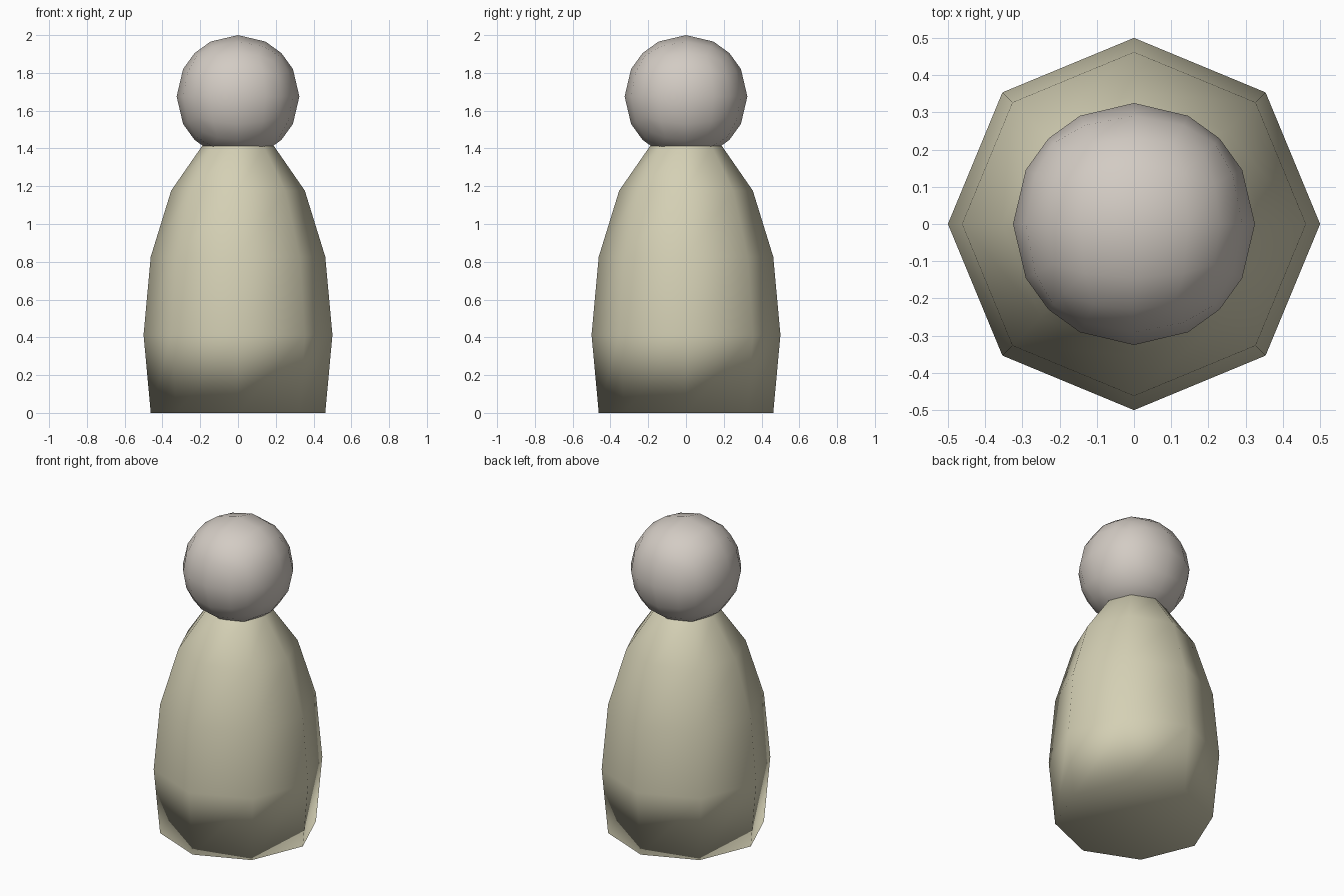
import bpy, bmesh
from math import sin, cos, pi
from mathutils import Vector

if "Cube" in bpy.data.objects:
    bpy.data.objects.remove(bpy.data.objects["Cube"])


def material(name, color):
    mat = bpy.data.materials.new(name)
    mat.diffuse_color = (*color, 1)
    mat.use_nodes = True
    mat.node_tree.nodes["Principled BSDF"].inputs["Base Color"].default_value = mat.diffuse_color
    return mat


def add_object(name, bm, mat):
    bmesh.ops.recalc_face_normals(bm, faces=bm.faces)
    for f in bm.faces:
        f.smooth = True
    mesh = bpy.data.meshes.new(name)
    bm.to_mesh(mesh)
    bm.free()
    mesh.materials.append(mat)
    obj = bpy.data.objects.new(name, mesh)
    bpy.context.collection.objects.link(obj)
    return obj


# Body: eight-sided stretched sphere, cut flat at its first ring below the middle
SIDES, RADIUS, HALF_HEIGHT = 8, 0.5, 1.08
base_drop = HALF_HEIGHT * sin(pi / 8)
bm = bmesh.new()
rings = []
for k in range(-1, 4):
    a = k * pi / 8
    rings.append([bm.verts.new((RADIUS * cos(a) * cos(2 * pi * i / SIDES),
                                RADIUS * cos(a) * sin(2 * pi * i / SIDES),
                                base_drop + HALF_HEIGHT * sin(a)))
                  for i in range(SIDES)])
for lo, hi in zip(rings, rings[1:]):
    for i in range(SIDES):
        j = (i + 1) % SIDES
        bm.faces.new((lo[i], lo[j], hi[j], hi[i]))
apex = bm.verts.new((0, 0, base_drop + HALF_HEIGHT))
for i in range(SIDES):
    bm.faces.new((rings[-1][i], rings[-1][(i + 1) % SIDES], apex))
bm.faces.new(rings[0][::-1])
body = add_object("body", bm, material("cream", (0.66, 0.63, 0.46)))
# Large flat base dominates the smooth shading of the lowest ring
wn = body.modifiers.new("weighted_normals", 'WEIGHTED_NORMAL')
wn.mode = 'FACE_AREA'

# Head: subdivided cube pushed out to a ball
HEAD_RADIUS, HEAD_Z = 0.325, 1.675
bm = bmesh.new()
bmesh.ops.create_cube(bm, size=2)
bmesh.ops.subdivide_edges(bm, edges=bm.edges[:], cuts=3, use_grid_fill=True)
for v in bm.verts:
    v.co = v.co.normalized() * HEAD_RADIUS + Vector((0, 0, HEAD_Z))
add_object("head", bm, material("warm_grey", (0.65, 0.60, 0.55)))
